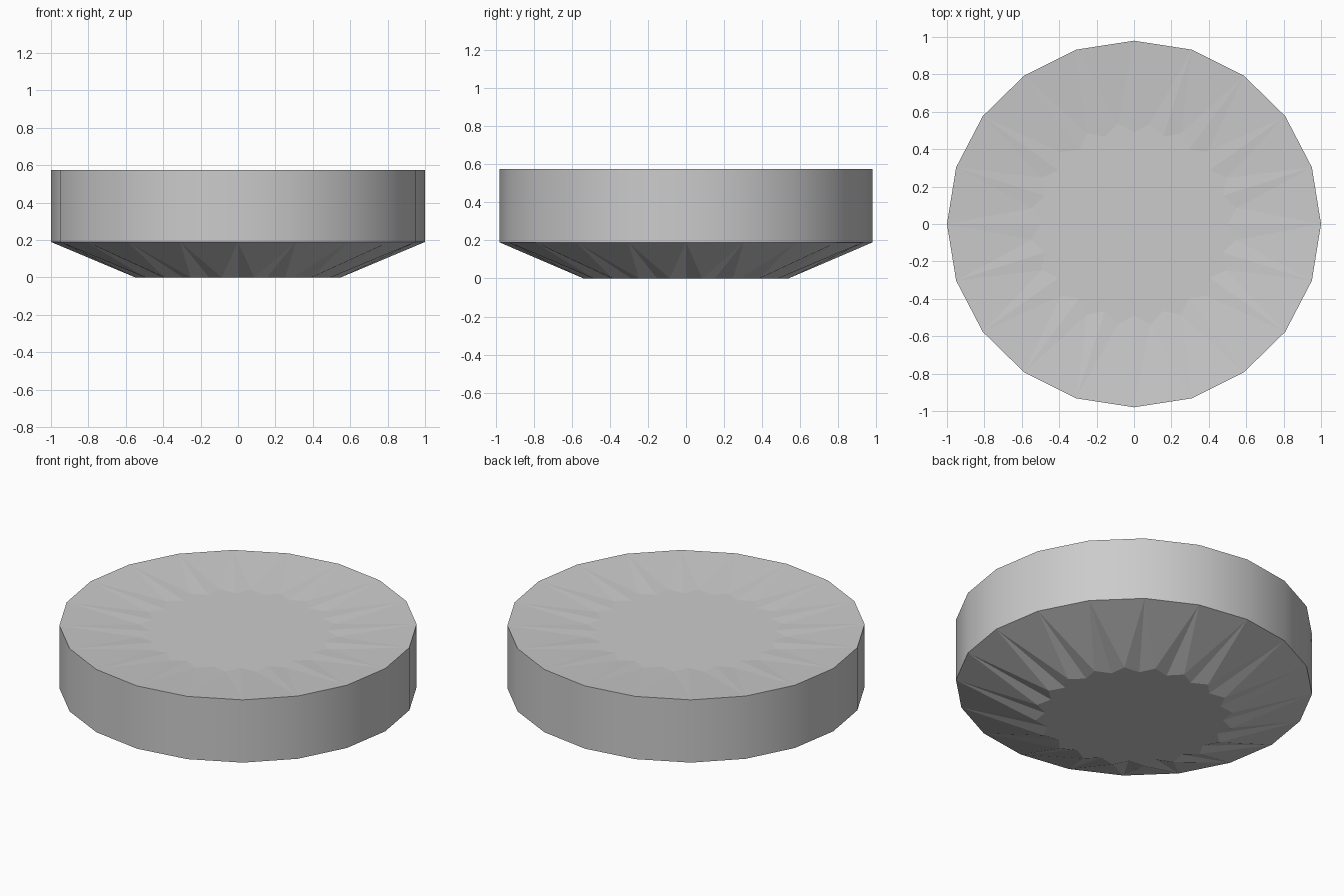
import bpy, bmesh, math

if "Cube" in bpy.data.objects:
    bpy.data.objects.remove(bpy.data.objects["Cube"])

SIDES = 20
SY = 0.98          # slight squash in y
WALL_LOW, WALL_TOP, DISH = 0.19, 0.575, 0.54


def ring(bm, radii, z):
    """Ring of points; two radii give a toothed ring with twice the points."""
    n = SIDES * len(radii)
    out = []
    for i in range(n):
        r, a = radii[i % len(radii)], 2 * math.pi * i / n
        out.append(bm.verts.new((r * math.cos(a), SY * r * math.sin(a), z)))
    return out


def fluted_band(bm, rim, teeth):
    """Join the plain rim to the toothed ring: one facet per tooth, slivers in the notches."""
    for i in range(SIDES):
        j = (i + 1) % SIDES
        a, tip, b = teeth[2 * i], teeth[2 * i + 1], teeth[2 * j]
        bm.faces.new((rim[i], rim[j], tip))
        bm.faces.new((rim[i], tip, a))
        bm.faces.new((rim[j], b, tip))
    bm.faces.new(teeth)


bm = bmesh.new()
# Toothed base, straight wall, shallow dished top
base = ring(bm, (0.50, 0.555), 0)
low = ring(bm, (1.0,), WALL_LOW)
top = ring(bm, (1.0,), WALL_TOP)
dish = ring(bm, (0.50, 0.555), DISH)
fluted_band(bm, low, base)
fluted_band(bm, top, dish)
walls = [bm.faces.new((low[i], low[(i + 1) % SIDES], top[(i + 1) % SIDES], top[i]))
         for i in range(SIDES)]
bmesh.ops.recalc_face_normals(bm, faces=bm.faces)

# Smooth wall, crisp rims
for f in walls:
    f.smooth = True
for e in bm.edges:
    if sum(f.smooth for f in e.link_faces) == 1:
        e.smooth = False

mesh = bpy.data.meshes.new("fluted_disc")
bm.to_mesh(mesh)
bm.free()
obj = bpy.data.objects.new("fluted_disc", mesh)
bpy.context.collection.objects.link(obj)
